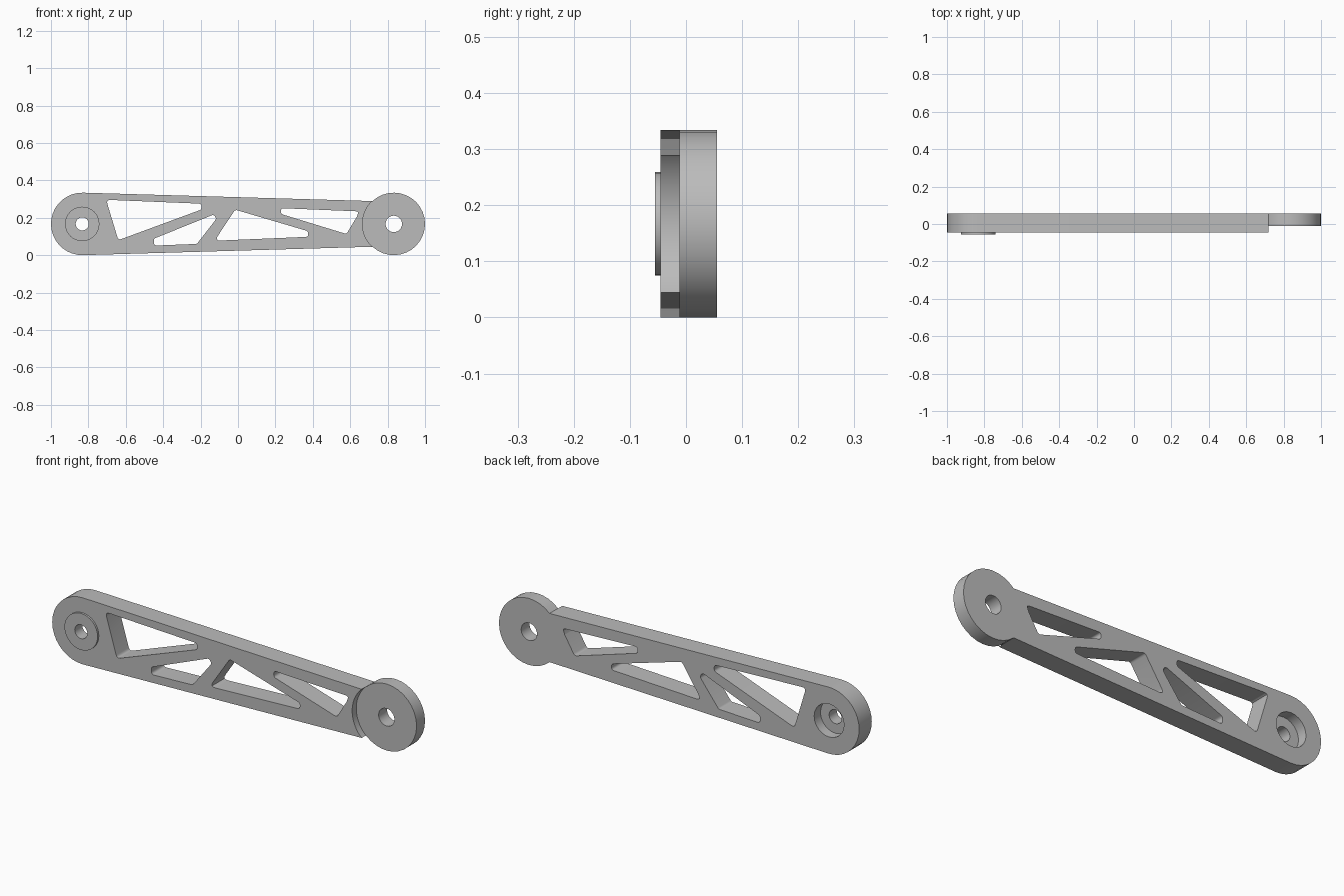
import bpy, bmesh, math
from mathutils import Vector

if "Cube" in bpy.data.objects:
    bpy.data.objects.remove(bpy.data.objects["Cube"])

GREY = bpy.data.materials.new("light grey")
GREY.use_nodes = True
GREY.diffuse_color = (0.5, 0.5, 0.5, 1)
GREY.node_tree.nodes["Principled BSDF"].inputs["Base Color"].default_value = (0.5, 0.5, 0.5, 1)

PIVOT, HEIGHT, RADIUS = 0.833, 0.167, 0.167
FRONT, BACK, STEP = -0.045, 0.055, -0.012


def arc(cx, cz, r, a0, a1, n):
    """Points on an arc in the xz plane, angles in degrees."""
    angles = [math.radians(a0 + (a1 - a0) * i / n) for i in range(n + 1)]
    return [(cx + r * math.cos(a), cz + r * math.sin(a)) for a in angles]


def circle(cx, r, n=32):
    return arc(cx, HEIGHT, r, 0, 360, n)[:-1]


def rounded(corners, r=0.016, n=4):
    """Polygon with each corner replaced by a fillet."""
    pts = [Vector(c) for c in corners]
    out = []
    for i, p in enumerate(pts):
        a, b = pts[i - 1] - p, pts[(i + 1) % len(pts)] - p
        half = a.angle(b) / 2
        d = min(r / math.tan(half), 0.45 * a.length, 0.45 * b.length)
        s, e = p + a.normalized() * d, p + b.normalized() * d
        for k in range(n + 1):
            t = k / n
            out.append(tuple(s * (1 - t) ** 2 + p * 2 * t * (1 - t) + e * t * t))
    return out


def prism(name, pts, y0, y1):
    """Closed profile in xz, extruded along y."""
    bm = bmesh.new()
    face = bm.faces.new([bm.verts.new((x, y0, z)) for x, z in pts])
    ext = bmesh.ops.extrude_face_region(bm, geom=[face])
    moved = [v for v in ext["geom"] if isinstance(v, bmesh.types.BMVert)]
    bmesh.ops.translate(bm, verts=moved, vec=(0, y1 - y0, 0))
    bmesh.ops.recalc_face_normals(bm, faces=bm.faces)
    mesh = bpy.data.meshes.new(name)
    bm.to_mesh(mesh)
    bm.free()
    mesh.materials.append(GREY)
    obj = bpy.data.objects.new(name, mesh)
    bpy.context.collection.objects.link(obj)
    return obj


def combine(target, tool, operation="DIFFERENCE"):
    """Apply a boolean and discard the tool."""
    mod = target.modifiers.new("cut", "BOOLEAN")
    mod.operation, mod.object, mod.solver = operation, tool, "EXACT"
    bpy.context.view_layer.objects.active = target
    bpy.ops.object.modifier_apply(modifier=mod.name)
    bpy.data.objects.remove(tool)


# Tapered arm with a round end at each pivot
outline = arc(-PIVOT, HEIGHT, RADIUS, 88.4, 271.6, 18)
outline += arc(PIVOT, HEIGHT, RADIUS, -133, 133, 24)
link_arm = prism("link_arm", outline, FRONT, BACK)

# Thinner left end, stepped back behind a curved shoulder
combine(link_arm, prism("step_cutter", circle(PIVOT, RADIUS + 0.001, 48), -0.2, STEP))

# Raised boss on the front
combine(link_arm, prism("boss", circle(-PIVOT, 0.092), -0.055, -0.02), "UNION")

# Pivot holes and the bearing recess in the back
for cx, r, y0 in ((-PIVOT, 0.035, -0.2), (PIVOT, 0.044, -0.2), (-PIVOT, 0.083, 0.005)):
    combine(link_arm, prism("bore_cutter", circle(cx, r, 24), y0, 0.2))

# Truss windows
WINDOWS = (
    ((-0.705, 0.296), (-0.195, 0.275), (-0.195, 0.244), (-0.64, 0.08)),
    ((-0.45, 0.051), (-0.22, 0.06), (-0.115, 0.195), (-0.13, 0.217), (-0.45, 0.088)),
    ((-0.125, 0.077), (0.375, 0.098), (0.375, 0.128), (-0.015, 0.243)),
    ((0.23, 0.251), (0.645, 0.234), (0.635, 0.205), (0.58, 0.113), (0.23, 0.22)),
)
for corners in WINDOWS:
    combine(link_arm, prism("window_cutter", rounded(corners), -0.2, 0.2))

bpy.ops.object.select_all(action="DESELECT")
link_arm.select_set(True)
bpy.context.view_layer.objects.active = link_arm
bpy.ops.object.shade_smooth_by_angle(angle=math.radians(30))
